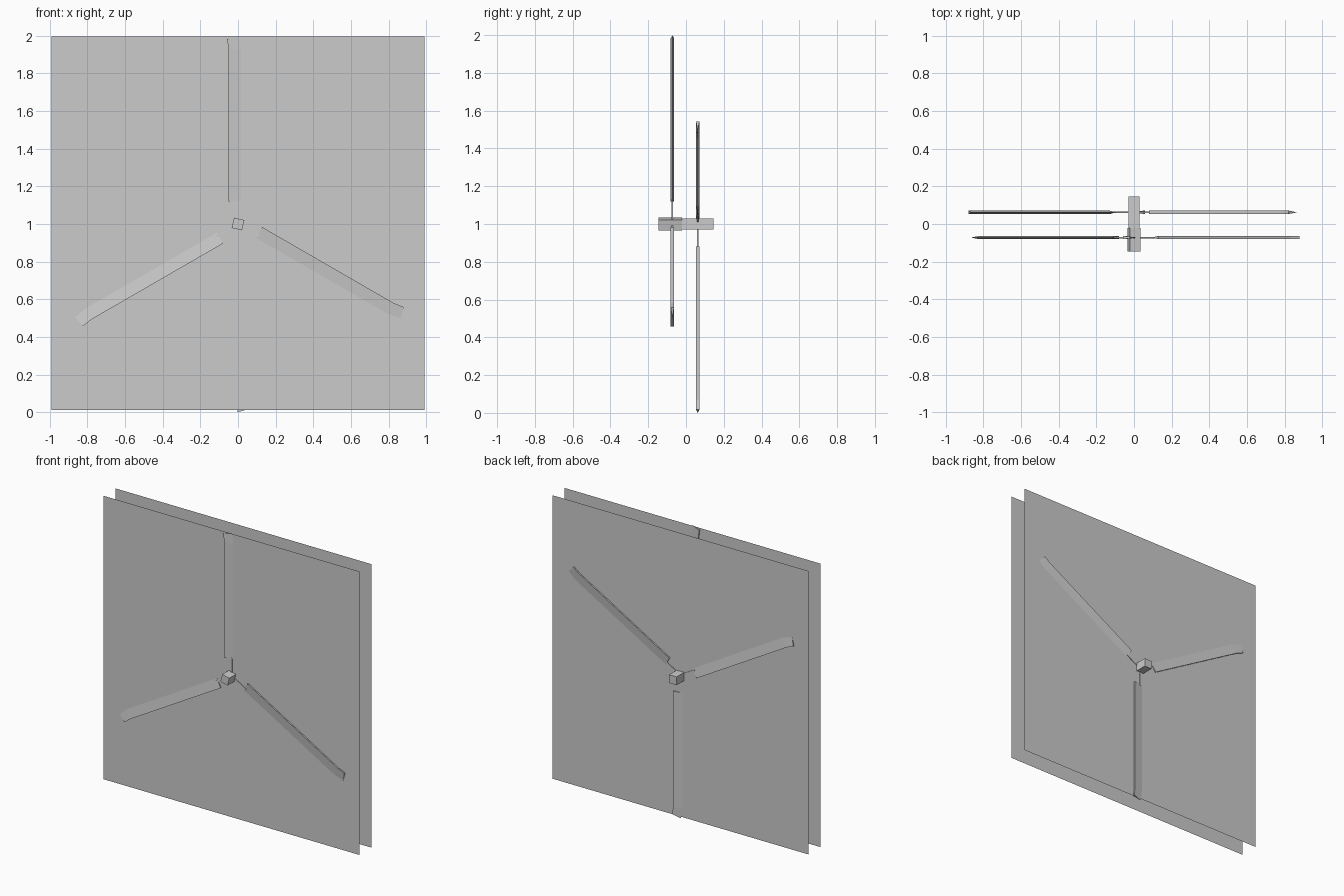
import bpy, math
from mathutils import Matrix, Vector

if "Cube" in bpy.data.objects:
    bpy.data.objects.remove(bpy.data.objects["Cube"])

HUB_Z = 1.0


def mesh_object(name, verts, faces, matrix=Matrix()):
    mesh = bpy.data.meshes.new(name)
    mesh.from_pydata([matrix @ Vector(v) for v in verts], [], faces)
    obj = bpy.data.objects.new(name, mesh)
    bpy.context.collection.objects.link(obj)
    import bmesh
    if len(faces) > 1:
        bm = bmesh.new()
        bm.from_mesh(mesh)
        bmesh.ops.recalc_face_normals(bm, faces=bm.faces)
        bm.to_mesh(mesh)
        bm.free()
    return obj


def box(name, size, center, matrix=Matrix()):
    sx, sy, sz = (s / 2 for s in size)
    v = [(center[0] + a * sx, center[1] + b * sy, center[2] + c * sz)
         for a in (-1, 1) for b in (-1, 1) for c in (-1, 1)]
    f = [(0, 1, 3, 2), (4, 6, 7, 5), (0, 4, 5, 1), (2, 3, 7, 6), (0, 2, 6, 4), (1, 5, 7, 3)]
    return mesh_object(name, v, f, matrix)


def blade(name, matrix):
    # wedge section: blunt leading edge on -x, sharp trailing edge on +x
    stations = [(-0.05, 0.12, 0.016, 0.12),
                (-0.05, 0.93, 0.016, 0.925),
                (-0.058, 0.983, 0.002, 1.0)]
    t = 0.009
    verts = []
    for lx, lz, tx, tz in stations:
        verts += [(lx, -t, lz), (lx, t, lz), (tx, 0, tz)]
    faces = [(0, 1, 2), (6, 8, 7)]
    for k in (0, 3):
        for i in range(3):
            j = (i + 1) % 3
            faces.append((k + i, k + j, k + 3 + j, k + 3 + i))
    return mesh_object(name, verts, faces, matrix)


# two counter-rotating rotors, the rear one mirrored and turned half a turn
for label, y, flip, spin in (("front", -0.072, 1, 0), ("rear", 0.062, -1, 180)):
    base = Matrix.Translation((0, y, HUB_Z))
    for n in range(3):
        m = base @ Matrix.Rotation(math.radians(spin + 120 * n), 4, 'Y') @ Matrix.Diagonal((1, flip, 1, 1))
        blade(f"{label}_blade_{n + 1}", m)
        box(f"{label}_blade_stem_{n + 1}", (0.012, 0.008, 0.13), (0, 0, 0.065), m)
    # flat square sheet representing the spinning disc
    h = 0.992
    mesh_object(f"{label}_spin_sheet",
                [(-h, y, HUB_Z + 0.004 - h), (h, y, HUB_Z + 0.004 - h),
                 (h, y, HUB_Z + 0.004 + h), (-h, y, HUB_Z + 0.004 + h)],
                [(0, 1, 2, 3) if flip > 0 else (3, 2, 1, 0)])

# square hubs, the front one slightly turned
at_hub = Matrix.Translation((0, 0, HUB_Z))
box("front_hub", (0.056, 0.125, 0.056), (0, -0.0825, 0),
    at_hub @ Matrix.Rotation(math.radians(13), 4, 'Y'))
box("rear_hub", (0.058, 0.165, 0.058), (0, 0.0625, 0), at_hub)
